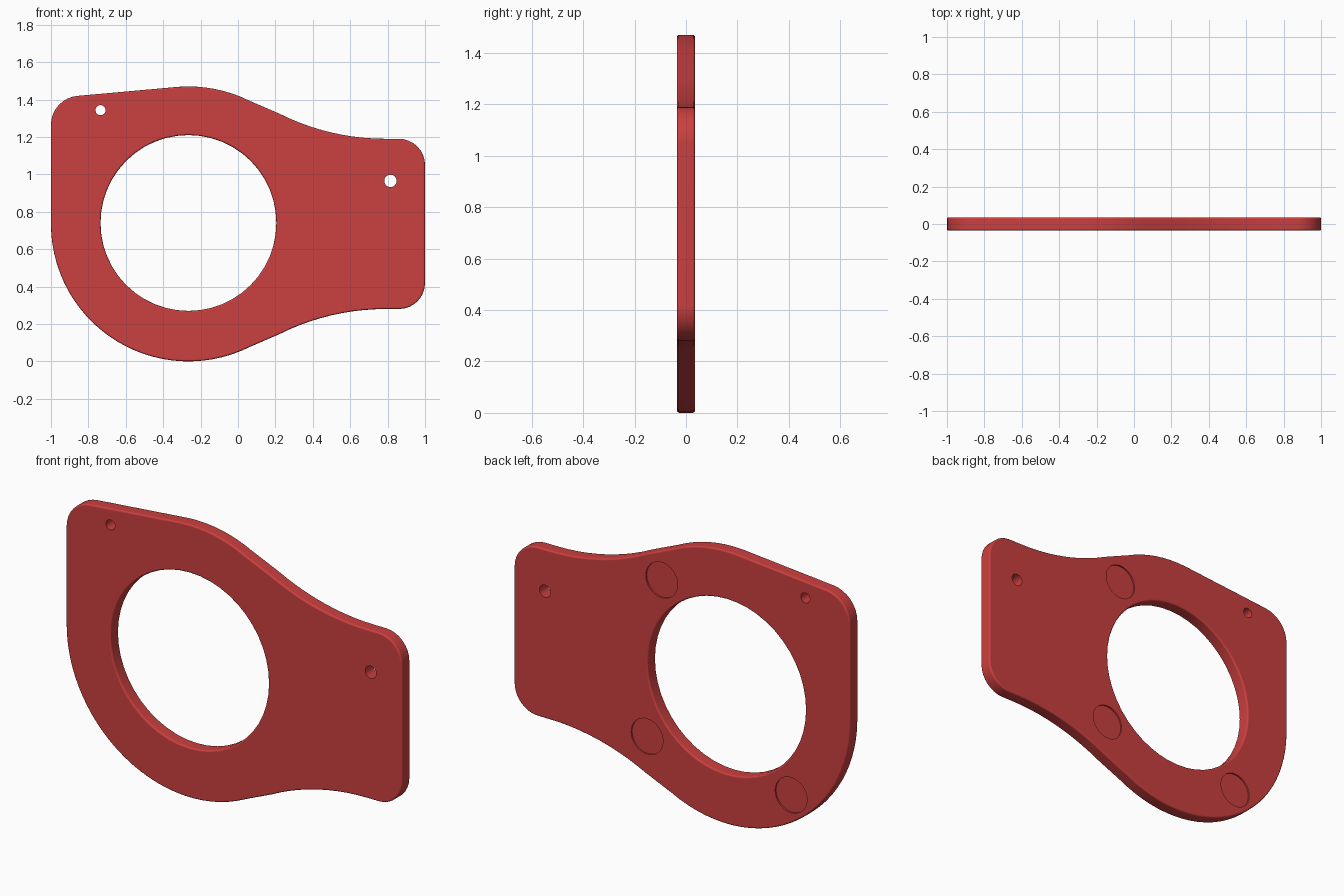
import bpy, bmesh
from math import sin, cos, atan2, radians, hypot, tau
from mathutils import Vector

if "Cube" in bpy.data.objects:
    bpy.data.objects.remove(bpy.data.objects["Cube"])

T = 0.035                      # half thickness
CX, CZ, R = -0.265, 0.735, 0.735


def arc(cx, cz, r, a0, a1, n):
    return [(cx + r * cos(radians(a0 + (a1 - a0) * i / n)),
             cz + r * sin(radians(a0 + (a1 - a0) * i / n))) for i in range(n + 1)]


def prism(name, pts, y0, y1):
    """Extrude an x-z outline along y."""
    bm = bmesh.new()
    face = bm.faces.new([bm.verts.new((x, y0, z)) for x, z in pts])
    ext = bmesh.ops.extrude_face_region(bm, geom=[face])
    verts = [g for g in ext["geom"] if isinstance(g, bmesh.types.BMVert)]
    bmesh.ops.translate(bm, verts=verts, vec=(0, y1 - y0, 0))
    bmesh.ops.recalc_face_normals(bm, faces=bm.faces)
    me = bpy.data.meshes.new(name)
    bm.to_mesh(me)
    bm.free()
    ob = bpy.data.objects.new(name, me)
    bpy.context.collection.objects.link(ob)
    return ob


cutters = []


def cut(target, name, x, z, r, n, y0=-0.2, y1=0.2):
    cutter = prism(name, arc(x, z, r, 0, 360, n)[:-1], y0, y1)
    cutter.hide_render = True
    cutter.hide_set(True)
    cutters.append(cutter)
    mod = target.modifiers.new(name, 'BOOLEAN')
    mod.operation, mod.solver, mod.object = 'DIFFERENCE', 'EXACT', cutter


# Upper flank of the neck: straight off the ring, concave sweep, rounded tab corner
flank = arc(0.79, 2.46, 1.27, 243.4, 270, 10) + arc(0.86, 1.05, 0.14, 90, 0, 8)
lower = [(x, 2 * CZ - z) for x, z in reversed(flank)]

# Plate outline, clockwise from the top of the ring
outline = (arc(CX, CZ, R, 94, 63.4, 8) + flank + lower
           + arc(CX, CZ, R, -63.4, -180, 28)
           + arc(-0.845, 1.265, 0.155, 180, 95, 8))
plate = prism("mounting_plate", outline, -T, T)

# Large opening, then softened rims
cut(plate, "opening_cutter", CX, 0.74, 0.47, 48)
bev = plate.modifiers.new("rim", 'BEVEL')
bev.width, bev.segments = 0.009, 3
bev.limit_method, bev.angle_limit = 'ANGLE', radians(60)

# Screw holes
cut(plate, "left_screw_cutter", -0.735, 1.343, 0.027, 24)
cut(plate, "right_screw_cutter", 0.815, 0.965, 0.033, 24)

# Shallow round pockets on the back
for i, a in enumerate((51, -39.5, -129)):
    cut(plate, f"pocket_cutter_{i}", CX + 0.612 * cos(radians(a)),
        CZ + 0.612 * sin(radians(a)), 0.095, 32, T - 0.008, T + 0.1)

# Bake, remove the cutters, shade
bpy.context.view_layer.update()
deps = bpy.context.evaluated_depsgraph_get()
baked = bpy.data.meshes.new_from_object(plate.evaluated_get(deps))
plate.modifiers.clear()
plate.data = baked
for c in cutters:
    bpy.data.objects.remove(c)
mat = bpy.data.materials.new("red")
mat.diffuse_color = (0.6, 0.05, 0.05, 1)
mat.use_nodes = True
mat.node_tree.nodes["Principled BSDF"].inputs["Base Color"].default_value = mat.diffuse_color
plate.data.materials.clear()
plate.data.materials.append(mat)
bpy.context.view_layer.objects.active = plate
plate.select_set(True)
bpy.ops.object.shade_smooth_by_angle(angle=radians(35))
wn = plate.modifiers.new("flat_faces", 'WEIGHTED_NORMAL')
wn.keep_sharp = True
